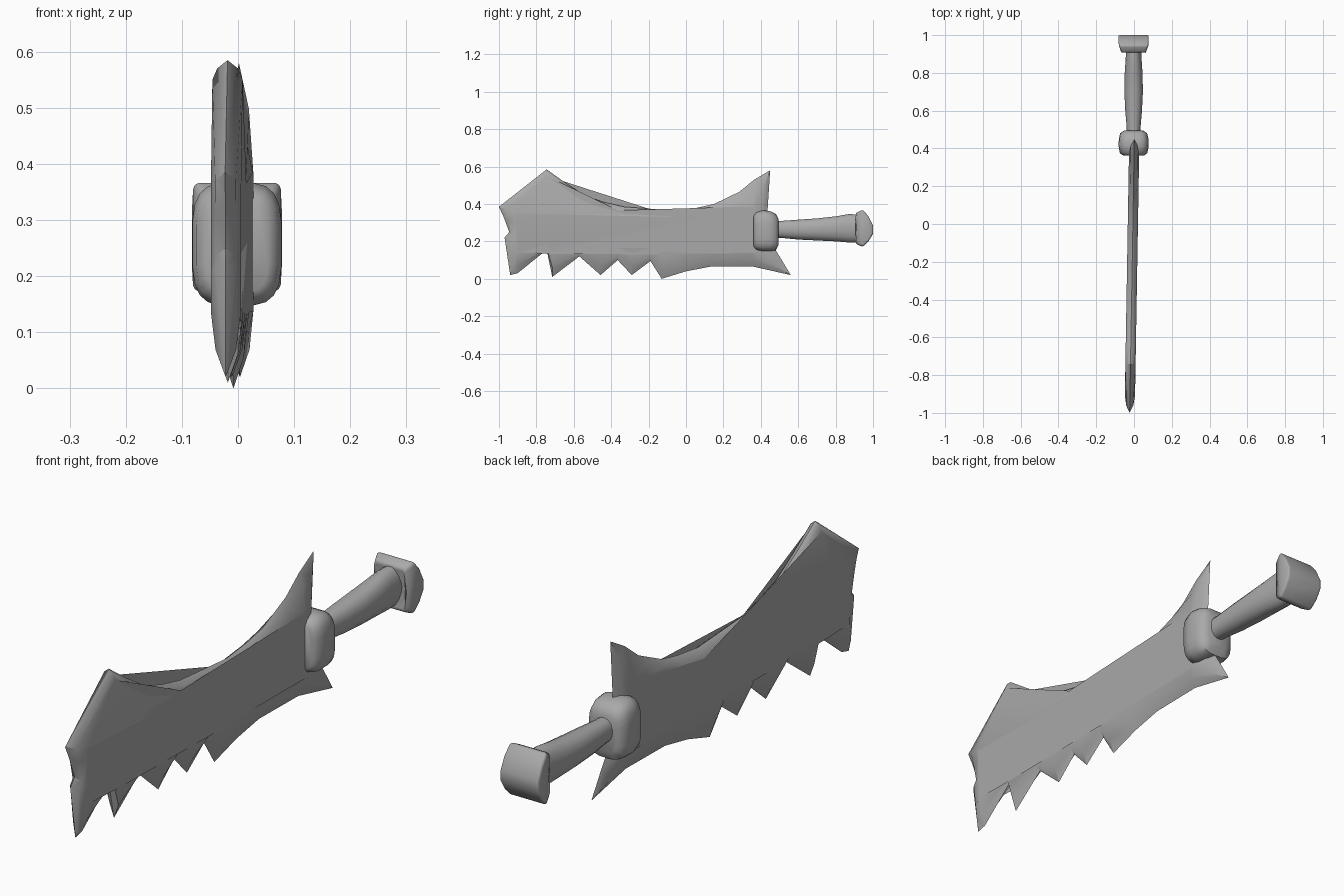
import bpy, bmesh, math

cube = bpy.data.objects.get("Cube")
if cube:
    bpy.data.objects.remove(cube, do_unlink=True)

steel = bpy.data.materials.new("grey_steel")
steel.use_nodes = True
grey = (0.4, 0.4, 0.4, 1)
steel.diffuse_color = grey
steel.node_tree.nodes["Principled BSDF"].inputs["Base Color"].default_value = grey


def finish(bm, name, angle):
    """Turn a bmesh into a shaded object with the shared material."""
    bmesh.ops.recalc_face_normals(bm, faces=bm.faces)
    mesh = bpy.data.meshes.new(name)
    bm.to_mesh(mesh)
    bm.free()
    mesh.materials.append(steel)
    obj = bpy.data.objects.new(name, mesh)
    bpy.context.collection.objects.link(obj)
    bpy.ops.object.select_all(action='DESELECT')
    obj.select_set(True)
    bpy.context.view_layer.objects.active = obj
    bpy.ops.object.shade_smooth_by_angle(angle=math.radians(angle))
    return obj


def bridge(bm, first, second):
    """Join two closed vertex loops with quads."""
    count = len(first)
    for i in range(count):
        j = (i + 1) % count
        bm.faces.new((first[i], first[j], second[j], second[i]))


def loft(name, rings, power, sides, angle):
    """Skin rounded-box rings (y, centre z, half width, half height) along y."""
    bm = bmesh.new()
    loops = []
    for y, cz, rx, rz in rings:
        loop = []
        for i in range(sides):
            a = math.tau * (i + 0.5) / sides
            c, s = math.cos(a), math.sin(a)
            x = math.copysign(abs(c) ** power, c) * rx
            z = math.copysign(abs(s) ** power, s) * rz
            loop.append(bm.verts.new((x - 0.002, y, cz + z)))
        loops.append(loop)
    for first, second in zip(loops, loops[1:]):
        bridge(bm, first, second)
    bm.faces.new(loops[0])
    bm.faces.new(loops[-1])
    return finish(bm, name, angle)


# Blade outline (y, z): curved back, rear horn, lower spur, teeth, chipped nose
back = [(-1, .385), (-.745, .585), (-.64, .51), (-.54, .445), (-.44, .41),
        (-.33, .385), (-.06, .365), (.06, .38), (.15, .4), (.285, .465),
        (.365, .53), (.45, .58), (.435, .35)]
spur = [(.45, .2), (.5, .12), (.56, .02), (.36, .065), (.13, .065), (0, .04)]
teeth = [(-.13, 0), (-.19, .095), (-.29, .02), (-.365, .1), (-.457, .02),
         (-.57, .12), (-.715, .01), (-.745, .155), (-.9, .03), (-.94, .02)]
nose = [(-.97, .22), (-.945, .25), (-.975, .33)]
outline = back + spur + teeth + nose
HALF = 0.027


def flat_edge(y, z):
    """Where the edge bevel meets the flat side of the blade."""
    inner_y = min(max(y, -.91), .37)
    if z > .22:
        inner_z = z - .035
        if y > .2:
            inner_z = min(inner_z, .385)
    else:
        inner_z = .13 + .35 * z
    return inner_y, inner_z


bm = bmesh.new()


def blade_loop(blend, x):
    """One loop around the blade, between the cutting edge and the flat."""
    loop = []
    for y, z in outline:
        iy, iz = flat_edge(y, z)
        py, pz = y + (iy - y) * blend, z + (iz - z) * blend
        loop.append(bm.verts.new((x - .006 + .017 * py, py, pz)))
    return loop


rim = blade_loop(0, 0)
for side in (-1, 1):
    middle = blade_loop(.42, side * HALF * .68)
    inner = blade_loop(1, side * HALF)
    bridge(bm, rim, middle)
    bridge(bm, middle, inner)
    bm.faces.new(inner)
bmesh.ops.triangulate(bm, faces=[f for f in bm.faces if len(f.verts) > 4])
finish(bm, "blade", 32)

# Chunky collar between blade and grip
loft("guard", [(.362, .255, .055, .085), (.375, .255, .073, .1),
               (.41, .257, .08, .11), (.45, .255, .079, .107),
               (.48, .25, .072, .098), (.495, .25, .05, .07)], .55, 20, 50)

# Grip swelling towards the pommel
loft("grip", [(.47, .265, .036, .045), (.52, .264, .038, .047),
              (.6, .263, .045, .054), (.7, .264, .05, .06),
              (.8, .267, .048, .068), (.87, .27, .043, .077),
              (.94, .27, .04, .075)], .9, 16, 50)

# Crescent pommel, wider at its outer end
crescent = [(.905, .35), (.945, .37), (.975, .335), (1, .285), (1, .24),
            (.975, .2), (.945, .17), (.905, .19), (.925, .27)]
bm = bmesh.new()
sides = []
for side in (-1, 1):
    loop = []
    for y, z in crescent:
        width = .062 + .018 * min(1, (y - .9) / .05)
        loop.append(bm.verts.new((side * width - .002, y, z)))
    bm.faces.new(loop)
    sides.append(loop)
bridge(bm, *sides)
bmesh.ops.triangulate(bm, faces=[f for f in bm.faces if len(f.verts) > 4])
pommel = finish(bm, "pommel", 180)
bevel = pommel.modifiers.new("soft_edges", 'BEVEL')
bevel.width = .016
bevel.segments = 3
bevel.limit_method = 'ANGLE'
bevel.angle_limit = math.radians(40)
